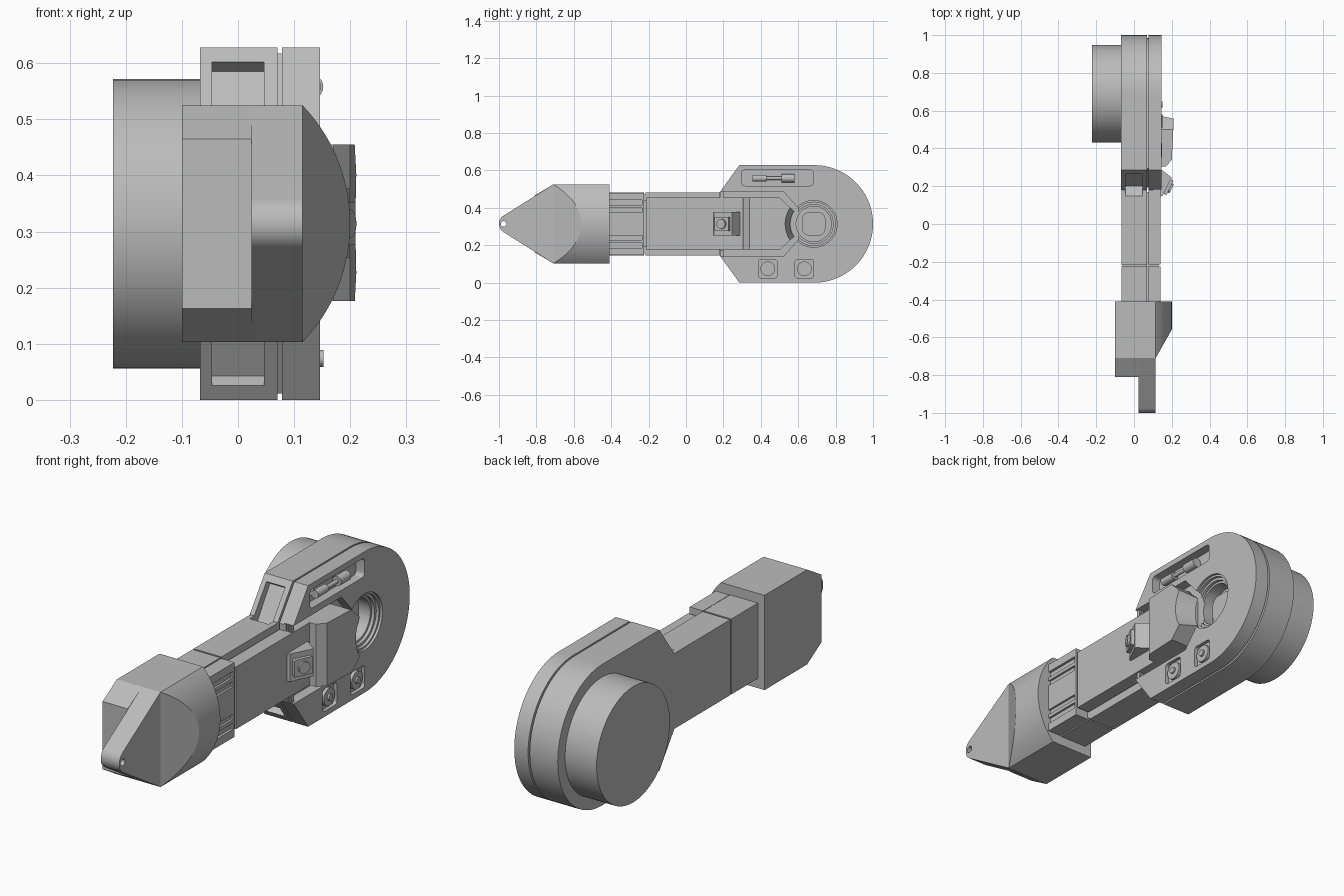
import bpy, bmesh
from math import sin, cos, pi, radians
from mathutils import Matrix, Vector

cube = bpy.data.objects.get("Cube")
if cube:
    bpy.data.objects.remove(cube, do_unlink=True)

grey = bpy.data.materials.new("plain grey")
grey.use_nodes = True
grey.diffuse_color = (0.5, 0.5, 0.5, 1)
grey.node_tree.nodes["Principled BSDF"].inputs["Base Color"].default_value = (0.5, 0.5, 0.5, 1)

MID = 0.314  # height of the symmetry plane


def loft(name, sections, smooth=True):
    """Solid through matching loops of 3D points."""
    bm = bmesh.new()
    loops = [[bm.verts.new(p) for p in s] for s in sections]
    n = len(loops[0])
    for a, b in zip(loops, loops[1:]):
        for i in range(n):
            j = (i + 1) % n
            bm.faces.new((a[i], a[j], b[j], b[i]))
    bm.faces.new(loops[0])
    bm.faces.new(loops[-1])
    bmesh.ops.recalc_face_normals(bm, faces=bm.faces)
    mesh = bpy.data.meshes.new(name)
    bm.to_mesh(mesh)
    bm.free()
    mesh.materials.append(grey)
    obj = bpy.data.objects.new(name, mesh)
    bpy.context.collection.objects.link(obj)
    if smooth:
        shade(obj)
    return obj


def activate(obj):
    bpy.ops.object.select_all(action='DESELECT')
    obj.select_set(True)
    bpy.context.view_layer.objects.active = obj


def shade(obj):
    activate(obj)
    bpy.ops.object.shade_smooth_by_angle(angle=radians(25))


def prism_x(name, yz, x0, x1):
    return loft(name, [[(x, y, z) for y, z in yz] for x in (x0, x1)])


def prism_y(name, xz, y0, y1):
    return loft(name, [[(x, y, z) for x, z in xz] for y in (y0, y1)])


def prism_z(name, xy, z0, z1):
    return loft(name, [[(x, y, z) for x, y in xy] for z in (z0, z1)])


def arc(cx, cy, r, a0, a1, n=24):
    return [(cx + r * cos(radians(a0 + (a1 - a0) * i / n)),
             cy + r * sin(radians(a0 + (a1 - a0) * i / n))) for i in range(n + 1)]


def circle(cx, cy, r, n=64):
    return arc(cx, cy, r, 0, 360, n)[:-1]


def rect(y0, y1, z0, z1):
    return [(y0, z0), (y1, z0), (y1, z1), (y0, z1)]


def rounded(cy, cz, hy, hz, r):
    pts = []
    for sy, sz, a in ((1, 1, 0), (-1, 1, 90), (-1, -1, 180), (1, -1, 270)):
        pts += arc(cy + sy * (hy - r), cz + sz * (hz - r), r, a, a + 90, 6)
    return pts


def flip(yz):
    return [(y, 2 * MID - z) for y, z in yz]


def cut(cutter, *targets):
    cutter.hide_render = True
    for obj in targets:
        mod = obj.modifiers.new("cut", 'BOOLEAN')
        mod.operation, mod.solver, mod.object = 'DIFFERENCE', 'EXACT', cutter
        activate(obj)
        bpy.ops.object.modifier_apply(modifier=mod.name)
        shade(obj)
    bpy.data.objects.remove(cutter, do_unlink=True)


# Head: rounded plate with a seam running round its edge
outline = ([(0.18, 0.145), (0.285, 0)] + arc(0.686, MID, MID, -90, 90, 48)
           + [(0.285, 0.628), (0.18, 0.483)])
seam = [(-0.068, 1), (0.07, 1), (0.07, 0.965), (0.078, 0.965), (0.078, 1), (0.146, 1)]
head = loft("head", [[(x, 0.53 + (y - 0.53) * s, MID + (z - MID) * s) for y, z in outline]
                     for x, s in seam])

# Arm: wide lower half, groove, narrower raised panel
arm = prism_x("arm", rect(-0.42, 0.186, 0.146, 0.482), -0.067, 0.07)
prism_x("arm_core", rect(-0.42, 0.17, 0.19, 0.44), -0.05, 0.13)
prism_x("arm_panel", rect(-0.215, 0.186, 0.178, 0.455), 0.078, 0.14)
prism_x("arm_panel_end", [(0.18, 0.178), (0.5, 0.178), (0.55, 0.24), (0.55, 0.388),
                          (0.5, 0.455), (0.18, 0.455)], 0.09, 0.14)
neck = prism_x("arm_neck", rect(-0.42, -0.225, 0.148, 0.48), 0.074, 0.14)
for s in (-1, 1):
    for off, half in ((0.115, 0.014), (0.073, 0.012)):
        z = MID + s * off
        cut(prism_x("slot", rect(-0.43, -0.235, z - half, z + half), 0.128, 0.2), neck)
for z0, z1 in ((0.1, 0.155), (0.473, 0.53)):
    cut(prism_x("band_groove", rect(-0.224, -0.216, z0, z1), -0.1, 0.2), arm)
cut(prism_x("band_groove", rect(-0.224, -0.216, 0, 1), -0.1, -0.06), arm)

# Channel in the head around the arm panel
cut(prism_x("channel", [(0.1, 0.14), (0.52, 0.14), (0.6, 0.23), (0.6, 0.398),
                        (0.52, 0.488), (0.1, 0.488)], 0.1, 0.2), head)

# Sloped windows at the shoulders, cut into head and arm
window = [(0.145, 0.485), (0.2, 0.446), (0.291, 0.585), (0.2667, 0.602),
          (0.2, 0.65), (0.1, 0.55)]
for pts in (window, flip(window)):
    cut(prism_x("window", pts, -0.046, 0.046), head, arm)

# Ribs at the mouth of the channel
for s in (-1, 1):
    for x in (0.104, 0.118, 0.132):
        z = MID + s * 0.156
        prism_x("channel_rib", rect(0.182, 0.2, z - 0.017, z + 0.017), x - 0.004, x + 0.004)

# Stepped round socket with a squared boss
HY, HZ = 0.683, MID
for r, x in ((0.125, 0.135), (0.116, 0.122), (0.104, 0.108), (0.094, 0.05)):
    cut(prism_x("socket", circle(HY, HZ, r), x, 0.25), head)
prism_x("socket_boss", rounded(HY, HZ, 0.062, 0.062, 0.035), 0.045, 0.075)

# Long slot with a toggle rod
cut(prism_x("rod_slot", rounded(0.49, 0.56, 0.192, 0.042, 0.018), 0.105, 0.2), head)
for y0, y1, r in ((0.355, 0.43, 0.018), (0.42, 0.52, 0.009), (0.51, 0.58, 0.022)):
    prism_y("toggle_rod", circle(0.13, 0.558, r, 24), y0, y1)
for y in (0.365, 0.545):
    prism_x("rod_mount", rect(y - 0.01, y + 0.01, 0.548, 0.568), 0.1, 0.13)

# Two dial buttons in square pockets
for y in (0.437, 0.633):
    cut(prism_x("dial_pocket", rounded(y, 0.074, 0.05, 0.05, 0.015), 0.13, 0.2), head)
    prism_x("dial", circle(y, 0.074, 0.039, 32), 0.12, 0.144)
    prism_x("dial_knob", circle(y, 0.074, 0.015, 24), 0.14, 0.152)

# Round drum on the back
prism_x("drum", circle(0.69, MID, 0.258, 96), -0.223, -0.06)

# Raised cover with a ramp, clipped corners and a concave end
cover = prism_z("cover", [(0.12, 0.305), (0.17, 0.305), (0.2, 0.34), (0.212, 0.58),
                          (0.12, 0.58)], 0.176, 0.455)
corner = [(0.5, 0.46), (0.5, 0.455), (0.59, 0.37), (0.7, 0.37), (0.7, 0.5), (0.5, 0.5)]
for pts in (corner, flip(corner)):
    cut(prism_x("corner", pts, 0.05, 0.3), cover)
cut(loft("concave_end", [[(x, y, z) for y, z in circle(HY, HZ, r)]
                         for x, r in ((0.05, 0.105), (0.25, 0.165))]), cover)

# Angled trigger button on a wedge
prism_z("trigger_wedge", [(0.12, 0.288), (0.145, 0.288), (0.2, 0.245), (0.152, 0.15),
                          (0.12, 0.14)], 0.253, 0.377)
tilt = Matrix.Translation((0.176, 0.198, MID)) @ Matrix.Rotation(-0.47, 4, 'Z')
for name, pts, depth in (("trigger_plate", rounded(0, 0, 0.042, 0.038, 0.004), 0.016),
                         ("trigger_button", circle(0, 0, 0.026, 32), 0.026)):
    prism_x(name, pts, -0.01, depth).matrix_world = tilt

# End cap: pointed tongue, shorter shoulder and a bulged side
tip = arc(-0.948, MID, 0.052, 121, 239, 20)
tongue = prism_x("cap_tongue", [(-0.41, 0.525), (-0.71, 0.525)] + tip
                 + [(-0.71, 0.103), (-0.41, 0.103)], 0.024, 0.115)
cut(prism_x("pin_hole", circle(-0.975, MID, 0.015, 24), -0.2, 0.3), tongue)
prism_x("cap_shoulder", [(-0.41, 0.525), (-0.71, 0.525), (-0.81, 0.465), (-0.81, 0.163),
                         (-0.71, 0.103), (-0.41, 0.103)], -0.1, 0.024)
bulge = prism_y("cap_bulge", arc(-0.1044, MID, 0.3044, -43.9, 43.9, 40), -0.72, -0.41)
cut(prism_z("bulge_bevel", [(0.058, -0.81), (0.228, -0.51), (0.35, -0.51), (0.35, -0.81)],
            0, 1), bulge)
